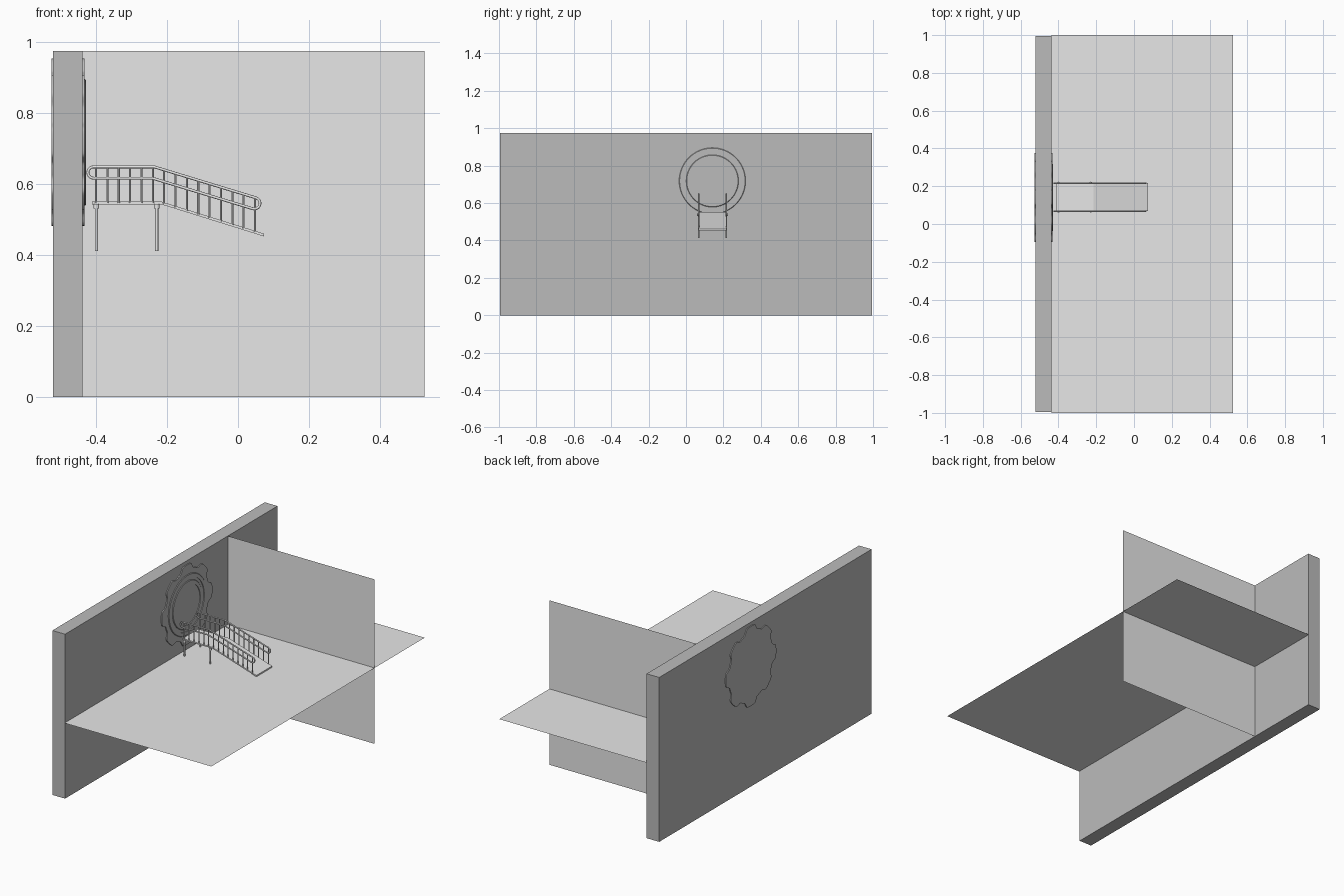
import bpy, bmesh, math
from mathutils import Vector, Matrix

cube = bpy.data.objects.get("Cube")
if cube:
    bpy.data.objects.remove(cube, do_unlink=True)


def material(name, value):
    m = bpy.data.materials.new(name)
    m.use_nodes = True
    m.diffuse_color = (value, value, value, 1)
    m.node_tree.nodes["Principled BSDF"].inputs["Base Color"].default_value = m.diffuse_color
    return m


LIGHT = material("light grey", 0.8)
DARK = material("mid grey", 0.5)


def finish(name, bm, mat, smooth=False):
    bmesh.ops.recalc_face_normals(bm, faces=bm.faces)
    mesh = bpy.data.meshes.new(name)
    bm.to_mesh(mesh)
    bm.free()
    mesh.materials.append(mat)
    ob = bpy.data.objects.new(name, mesh)
    bpy.context.collection.objects.link(ob)
    if smooth:
        bpy.ops.object.select_all(action='DESELECT')
        ob.select_set(True)
        bpy.context.view_layer.objects.active = ob
        bpy.ops.object.shade_smooth_by_angle(angle=math.radians(35))
    return ob


def box(name, lo, hi, mat):
    lo, hi = Vector(lo), Vector(hi)
    bm = bmesh.new()
    bmesh.ops.create_cube(bm, size=1, matrix=Matrix.Translation((lo + hi) / 2)
                          @ Matrix.Diagonal((*(hi - lo), 1)))
    return finish(name, bm, mat)


def sheet(name, corners, mat):
    bm = bmesh.new()
    bm.faces.new([bm.verts.new(c) for c in corners])
    mesh = bpy.data.meshes.new(name)
    bm.to_mesh(mesh)
    bm.free()
    mesh.materials.append(mat)
    bpy.context.collection.objects.link(bpy.data.objects.new(name, mesh))


def prism(name, points, axis, start, end, mat, smooth=False):
    """Extrude an outline along x (points are y, z) or y (points are x, z)."""
    bm = bmesh.new()
    place = (lambda p: (start, p[0], p[1])) if axis == "x" else (lambda p: (p[0], start, p[1]))
    face = bm.faces.new([bm.verts.new(place(p)) for p in points])
    new = bmesh.ops.extrude_face_region(bm, geom=[face])["geom"]
    shift = Vector((end - start, 0, 0)) if axis == "x" else Vector((0, end - start, 0))
    bmesh.ops.translate(bm, vec=shift, verts=[v for v in new if isinstance(v, bmesh.types.BMVert)])
    return finish(name, bm, mat, smooth)


def rod(name, x, y, z0, z1, radius, mat, sides=8):
    bm = bmesh.new()
    bmesh.ops.create_cone(bm, cap_ends=True, segments=sides, radius1=radius, radius2=radius,
                          depth=z1 - z0, matrix=Matrix.Translation((x, y, (z0 + z1) / 2)))
    return finish(name, bm, mat, True)


# Thick wall, floor and thin partition
X0, X1, FLOOR, TOP = -0.438, 0.525, 0.45, 0.975
box("thick_wall", (-0.521, -0.995, 0), (X0, 0.995, TOP), DARK)
sheet("floor", [(X0, -1, FLOOR), (X1, -1, FLOOR), (X1, 1, FLOOR), (X0, 1, FLOOR)], LIGHT)
sheet("partition", [(X0, 0.53, 0), (X1, 0.53, 0), (X1, 0.53, TOP), (X0, 0.53, TOP)], LIGHT)

# Round door with eight lobes, passing through the wall
CY, CZ = 0.141, 0.718
outline = []
for i in range(192):
    a = 360 * i / 192
    t = abs((a + 22.5) % 45 - 22.5)
    k = min(1, max(0, (17 - t) / 9))
    r = 0.207 + 0.029 * k * k * (3 - 2 * k)
    outline.append((CY + r * math.cos(math.radians(a)), CZ + r * math.sin(math.radians(a))))
prism("lobed_door", outline, "x", -0.526, -0.432, DARK, True)


def ring(name, profile, mat, steps=64):
    bm = bmesh.new()
    verts = [bm.verts.new((x, CY, CZ + r)) for r, x in profile]
    edges = [bm.edges.new((a, b)) for a, b in zip(verts, verts[1:])]
    bmesh.ops.spin(bm, geom=verts + edges, cent=(0, CY, CZ), axis=(1, 0, 0),
                   angle=math.tau, steps=steps)
    bmesh.ops.remove_doubles(bm, verts=bm.verts, dist=0.0001)
    return finish(name, bm, mat, True)


# Raised rings on the face of the door
for name, r0, r1, x in (("outer_door_ring", 0.155, 0.178, -0.428),
                        ("inner_door_ring", 0.118, 0.14, -0.428)):
    ring(name, [(r0, -0.434), (r0, x), (r1 - 0.003, x), (r1, x - 0.003), (r1, -0.434)], DARK)

# Landing and ramp
Y0, Y1 = 0.068, 0.216
BEND, END = -0.215, 0.073
prism("landing_and_ramp", [(-0.412, 0.551), (BEND, 0.551), (END, 0.461), (END, 0.453),
                           (BEND, 0.543), (-0.412, 0.543)], "y", Y0, Y1, LIGHT)


def deck_z(x):
    return 0.547 - max(0, x - BEND) * 0.09 / (END - BEND)


def rail_z(x):
    return 0.649 - max(0, x + 0.236) * 0.307


def arc(cx, cz, r, start, sweep):
    return [(cx + r * math.cos(math.radians(start + sweep * i / 10)),
             cz + r * math.sin(math.radians(start + sweep * i / 10))) for i in range(11)]


# Closed loop of the handrail, rounded at both ends
GAP = 0.016
TILT = -17
loop = arc(-0.407, 0.649 - GAP, GAP, 270, -180) + [(-0.236, 0.649)]
loop += arc(0.046, rail_z(0.046) - GAP, GAP, 90 + TILT, -180) + [(-0.241, 0.649 - 2 * GAP)]

for side, y in (("right", Y0), ("left", Y1)):
    curve = bpy.data.curves.new(side + "_handrail", 'CURVE')
    curve.dimensions = '3D'
    curve.bevel_depth = 0.004
    curve.bevel_resolution = 2
    spline = curve.splines.new('POLY')
    spline.points.add(len(loop) - 1)
    for p, (x, z) in zip(spline.points, loop):
        p.co = (x, y, z, 1)
    spline.use_cyclic_u = True
    curve.materials.append(LIGHT)
    bpy.context.collection.objects.link(bpy.data.objects.new(side + "_handrail", curve))
    # Balusters
    for i in range(15):
        x = -0.4 + 0.032 * i
        rod(f"{side}_baluster_{i + 1}", x, y, deck_z(x), rail_z(x), 0.003, LIGHT)
    # Legs with collars under the landing
    for end, x in (("rear", -0.399), ("front", -0.229)):
        rod(f"{side}_{end}_leg", x, y, 0.412, 0.545, 0.0045, LIGHT, 12)
        rod(f"{side}_{end}_collar", x, y, 0.532, 0.545, 0.008, LIGHT, 12)
